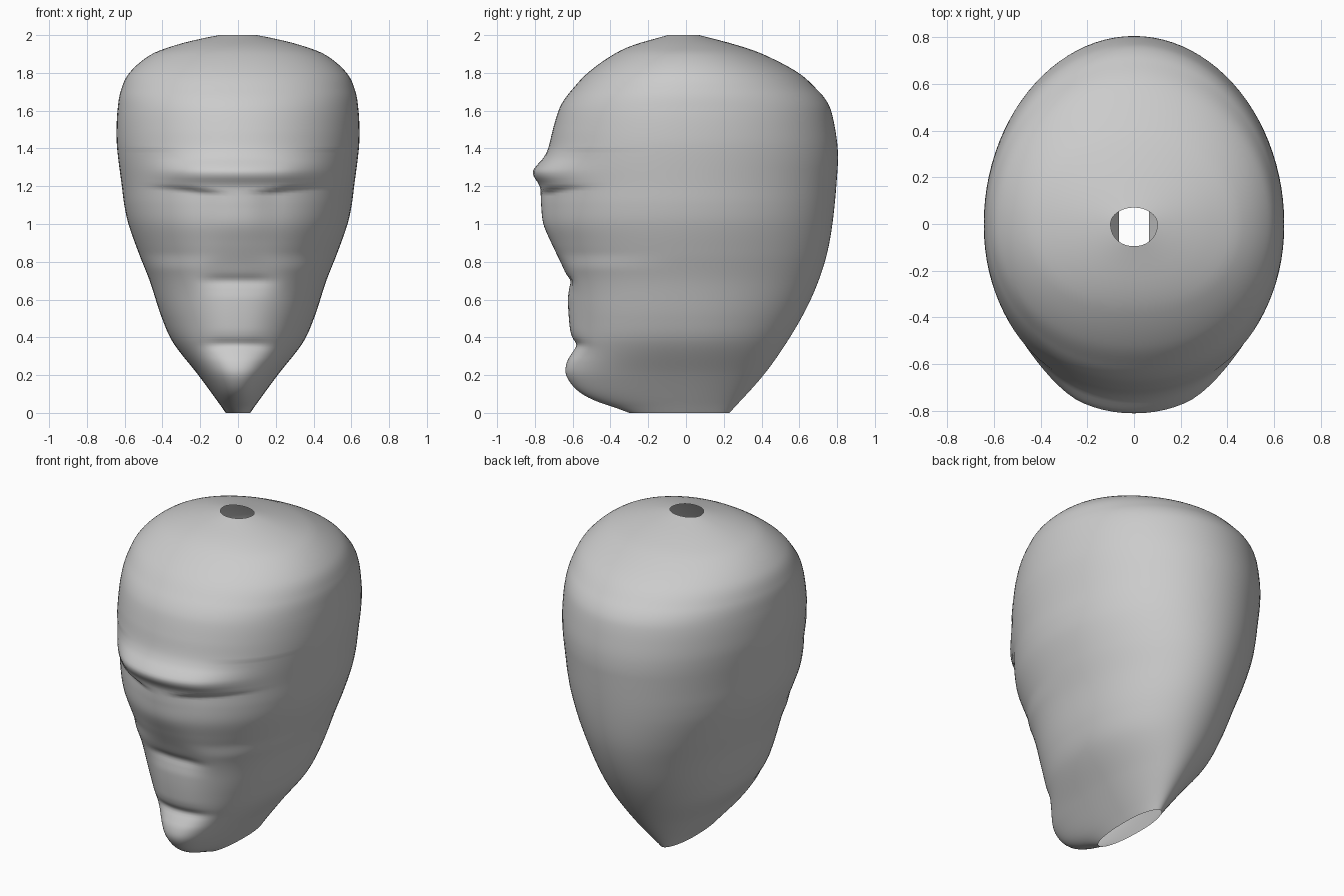
import bpy, math

if "Cube" in bpy.data.objects:
    bpy.data.objects.remove(bpy.data.objects["Cube"])

# Profiles as (height, value): half width, back depth, front line, front line without brow and creases
WIDTH = [(0, .065), (.05, .1), (.2, .21), (.37, .342), (.5, .402), (.7, .468), (.85, .527), (1, .58),
         (1.1, .602), (1.2, .615), (1.4, .64), (1.5, .643), (1.6, .638), (1.7, .622), (1.8, .575),
         (1.9, .455), (1.95, .32), (1.98, .2), (2, .1)]
BACK = [(0, .23), (.2, .41), (.4, .55), (.6, .66), (.8, .735), (1, .775), (1.3, .803), (1.4, .803),
        (1.5, .79), (1.6, .768), (1.65, .745), (1.7, .705), (1.8, .595), (1.9, .405), (1.95, .26), (2, .07)]
FRONT = [(0, .3), (.03, .38), (.06, .47), (.1, .55), (.15, .605), (.21, .637), (.27, .63), (.32, .602),
         (.36, .58), (.4, .602), (.45, .615), (.6, .625), (.66, .618), (.7, .612), (.74, .637),
         (.8, .665), (.9, .713), (1, .755), (1.1, .767), (1.19, .772), (1.22, .785), (1.25, .805),
         (1.28, .81), (1.31, .79), (1.35, .755), (1.4, .73), (1.5, .705), (1.6, .675), (1.65, .65),
         (1.7, .613), (1.8, .52), (1.9, .38), (1.95, .27), (2, .095)]
BASE = [(0, .3), (.03, .38), (.06, .47), (.1, .55), (.15, .6), (.21, .625), (.36, .605), (.6, .625),
        (.7, .642), (.8, .673), (.9, .708), (1, .738), (1.1, .742), (1.2, .735), (1.3, .735), (1.4, .725)]


def sample(points, z):
    """Smooth cubic interpolation through the profile points."""
    n = len(points)

    def slope(i):
        a, b = points[max(i - 1, 0)], points[min(i + 1, n - 1)]
        return (b[1] - a[1]) / (b[0] - a[0])
    i = max(k for k in range(n - 1) if points[k][0] <= z + 1e-9)
    (z0, v0), (z1, v1) = points[i], points[i + 1]
    h = z1 - z0
    t = (z - z0) / h
    return (v0 * (1 + 2 * t) * (1 - t) ** 2 + h * slope(i) * t * (1 - t) ** 2
            + v1 * t * t * (3 - 2 * t) + h * slope(i + 1) * t * t * (t - 1))


def smooth(t):
    t = min(max(t, 0), 1)
    return t * t * (3 - 2 * t)


SEG, RINGS = 96, 150
verts, faces = [], []
for r in range(RINGS + 1):
    z = 2 * r / RINGS
    w, back, front = (sample(p, z) for p in (WIDTH, BACK, FRONT))
    base = sample(BASE, z) if z < 1.39 else front
    up = smooth((z - 1.16) / .05)              # brow detail is wide
    low = 1 - smooth((z - .75) / .1)           # mouth and chin creases are medium, nose is narrow
    inner = .04 + .18 * up + .03 * low
    outer = .22 + .34 * up + .03 * low
    for s in range(SEG):
        a = 2 * math.pi * s / SEG
        sx, cy = math.sin(a), math.cos(a)
        if cy < 0:
            # Face side: slightly squarer section, with brow, nose and creases
            e = 2 / (2.1 + .15 * low)
            x = w * math.copysign(abs(sx) ** e, sx)
            mask = 1 - smooth((abs(x) - inner) / (outer - inner))
            y = -abs(cy) ** e * (base + (front - base) * mask)
        else:
            x, y = w * sx, back * cy
        verts.append((x, y, z))
for r in range(RINGS):
    for s in range(SEG):
        i, j = r * SEG + s, r * SEG + (s + 1) % SEG
        faces.append((i, i + SEG, j + SEG, j))

# Head shell, open at the crown and neck
mesh = bpy.data.meshes.new("head")
mesh.from_pydata(verts, [], faces)
mesh.update()
head = bpy.data.objects.new("head", mesh)
bpy.context.collection.objects.link(head)
mesh.polygons.foreach_set("use_smooth", [True] * len(faces))
